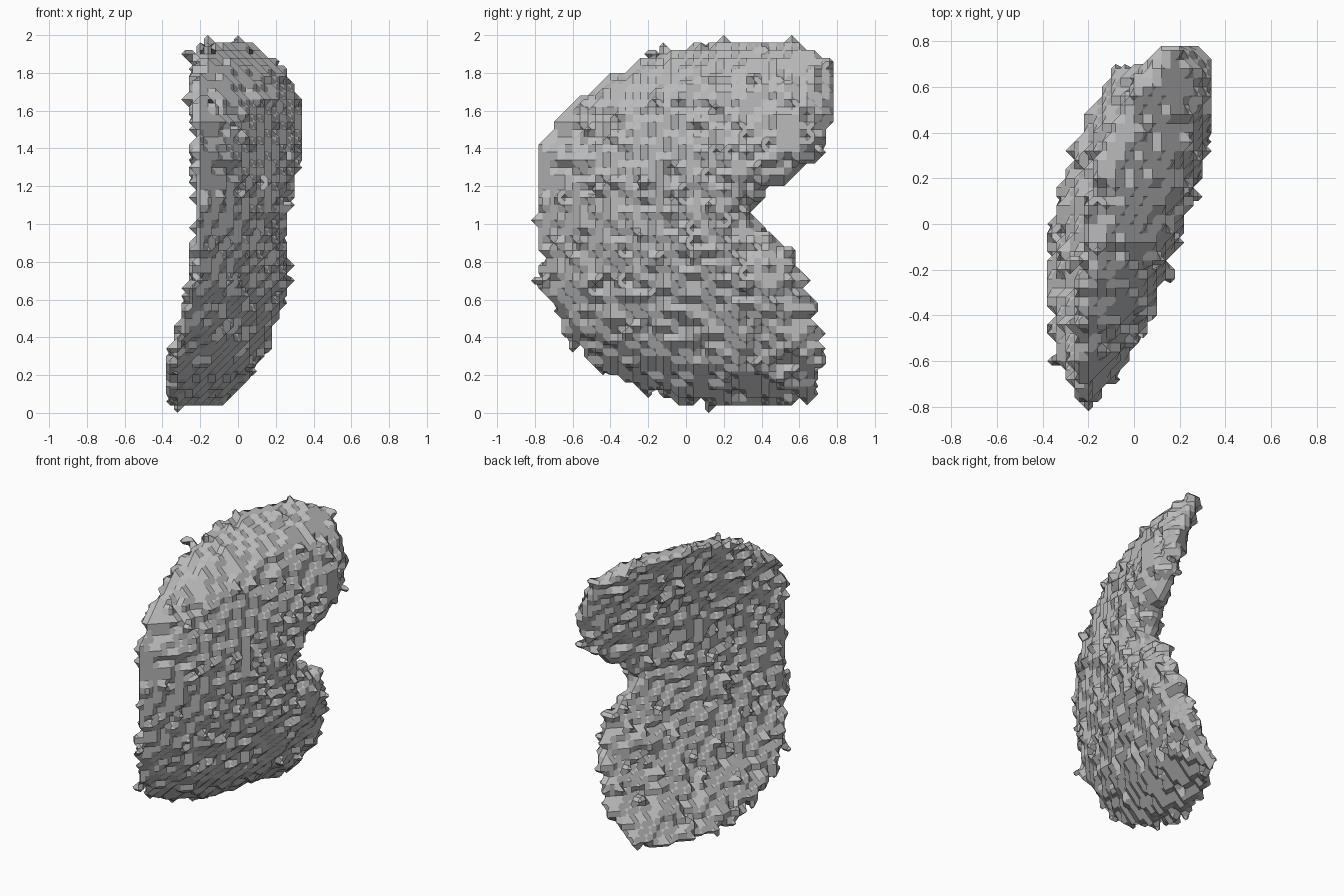
import bpy, bmesh, random
from math import sqrt
from itertools import product
from mathutils import Vector

random.seed(4)
STEP = 0.04

if "Cube" in bpy.data.objects:
    bpy.data.objects.remove(bpy.data.objects["Cube"])

# Side outline (y, z): a rounded body with a notch at the back
OUTLINE = [Vector(p) for p in (
    (0.62, 0.04), (0.71, 0.15), (0.73, 0.33), (0.67, 0.62), (0.55, 0.87), (0.34, 1.01),
    (0.42, 1.16), (0.6, 1.26), (0.73, 1.4), (0.78, 1.6), (0.76, 1.87), (0.6, 1.96),
    (0.2, 1.96), (-0.1, 1.92), (-0.4, 1.78), (-0.65, 1.6), (-0.77, 1.42), (-0.79, 1.0),
    (-0.75, 0.6), (-0.6, 0.34), (-0.35, 0.17), (0.0, 0.05))]


def inner_distance(y, z):
    """Signed distance to the outline, positive inside."""
    p, best, inside = Vector((y, z)), 9.0, False
    for a, b in zip(OUTLINE, OUTLINE[1:] + OUTLINE[:1]):
        e = b - a
        t = min(1, max(0, (p - a).dot(e) / e.length_squared))
        best = min(best, (p - a - e * t).length)
        if (a.y > z) != (b.y > z) and y < a.x + e.x * (z - a.y) / e.y:
            inside = not inside
    return best if inside else -best


def rim(y, z):
    """Sideways position of the bent sheet that carries the outer edge."""
    h = z - 1
    return -0.01 + 0.32 * y + 0.1 * y ** 2 + 0.07 * h - 0.26 * h ** 2 - 0.06 * h ** 4


def dome(y, z):
    """Height of the outer face above the sheet."""
    return 0.205 + 0.03 * y - 0.22 * y ** 2 + 0.05 * (z - 1)


def place(i, j, k):
    """Lattice position, lifted so that the lowest skin lies on the ground."""
    return i * STEP, j * STEP, (k + 0.5) * STEP


# Fill a lattice with ragged solid cells: hollow inner face, domed outer face, a few spikes
solid = set()
for j, k in product(range(-20, 21), range(50)):
    y, z = place(0, j, k)[1:]
    d = inner_distance(y, z)
    if d < -0.05:
        continue
    q = min(1, max(0.02, d) / 0.26)
    round_off = sqrt(1 - (1 - q) ** 2)
    for i in range(-14, 15):
        x = i * STEP - rim(y, z)
        n = random.gauss(0, 0.011) + (0.03 if random.random() < 0.06 else 0)
        if d + n > 0.005 and -0.05 * round_off < x + n and x - n < dome(y, z) * round_off:
            solid.add((i, j, k))


def shifted(c, axis, by):
    return tuple(v + by * (a == axis) for a, v in enumerate(c))


# Drop loose cells
solid = {c for c in solid
         if any(shifted(c, a, s) in solid for a in range(3) for s in (-1, 1))}

# Corner loops of the six sides of a cell, all facing outward
SIDES = []
for axis, side in product(range(3), (0, 1)):
    loop = []
    for u, v in ((0, 0), (1, 0), (1, 1), (0, 1)):
        c = [0, 0, 0]
        c[axis], c[(axis + 1) % 3], c[(axis + 2) % 3] = side, u, v
        loop.append(tuple(c))
    SIDES.append(loop if side else loop[::-1])

bm = bmesh.new()
verts = {}


def vert(key):
    if key not in verts:
        verts[key] = bm.verts.new(place(*(v / 2 for v in key)))
    return verts[key]


# Wrap the solid cells in a chamfered skin
cells = {tuple(a - b for a, b in zip(c, o)) for c in solid for o in product((0, 1), repeat=3)}
for cell in sorted(cells):
    links = {}
    for side in SIDES:
        pts = [tuple(a + b for a, b in zip(cell, o)) for o in side]
        full = [p in solid for p in pts]
        mids = [tuple(a + b for a, b in zip(pts[n], pts[(n + 1) % 4])) for n in range(4)]
        for n in range(4):
            if full[n] and not full[(n + 1) % 4]:
                m = (n + 1) % 4
                while not full[(m + 1) % 4]:
                    m = (m + 1) % 4
                links[mids[n]] = mids[m]
    while links:
        start, nxt = links.popitem()
        ring = [start]
        while nxt != start:
            ring.append(nxt)
            nxt = links.pop(nxt)
        bm.faces.new([vert(p) for p in ring])

bmesh.ops.recalc_face_normals(bm, faces=bm.faces)
mesh = bpy.data.meshes.new("curved_lobe")
bm.to_mesh(mesh)
bm.free()
body = bpy.data.objects.new("curved_lobe", mesh)
bpy.context.scene.collection.objects.link(body)

# Plain grey
grey = bpy.data.materials.new("plain grey")
grey.use_nodes = True
colour = (0.5, 0.5, 0.5, 1)
grey.diffuse_color = colour
grey.node_tree.nodes["Principled BSDF"].inputs["Base Color"].default_value = colour
mesh.materials.append(grey)
